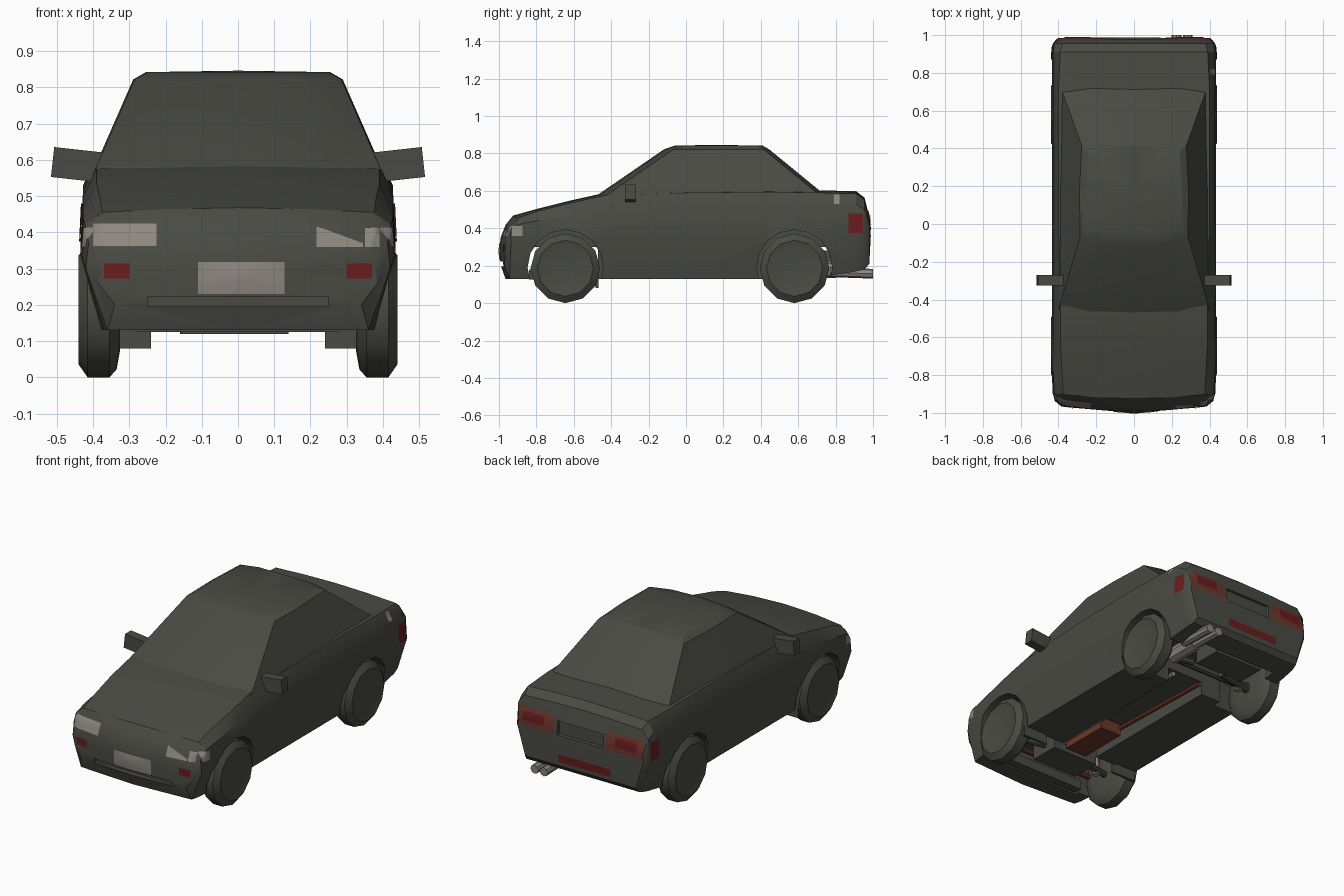
import bpy, bmesh, math
from mathutils import Vector, Matrix
from mathutils.bvhtree import BVHTree

if "Cube" in bpy.data.objects:
    bpy.data.objects.remove(bpy.data.objects["Cube"])


def material(name, rgb):
    m = bpy.data.materials.new(name)
    m.diffuse_color = (*rgb, 1)
    m.use_nodes = True
    m.node_tree.nodes["Principled BSDF"].inputs["Base Color"].default_value = m.diffuse_color
    return m


PAINT = material("dark grey", (0.068, 0.069, 0.058))
LIGHT = material("pale grey", (0.27, 0.24, 0.22))
RED = material("deep red", (0.14, 0.012, 0.012))
RUST = material("rust brown", (0.15, 0.038, 0.022))


def make(name, bm, mat, smooth=30, recalc=True):
    if recalc:
        bmesh.ops.recalc_face_normals(bm, faces=bm.faces[:])
    me = bpy.data.meshes.new(name)
    bm.to_mesh(me)
    bm.free()
    me.materials.append(mat)
    ob = bpy.data.objects.new(name, me)
    bpy.context.collection.objects.link(ob)
    if smooth:
        shade(ob, smooth)
    return ob


def activate(ob):
    bpy.ops.object.select_all(action='DESELECT')
    ob.select_set(True)
    bpy.context.view_layer.objects.active = ob


def shade(ob, angle):
    activate(ob)
    bpy.ops.object.shade_smooth_by_angle(angle=math.radians(angle))


def loft(rings, tips):
    """Skin closed rings; close each end with a fan to a tip point."""
    bm = bmesh.new()
    vs = [[bm.verts.new(p) for p in r] for r in rings]
    n = len(vs[0])
    for a, b in zip(vs, vs[1:]):
        for i in range(n):
            bm.faces.new((a[i], a[(i + 1) % n], b[(i + 1) % n], b[i]))
    for ring, tip in zip((vs[0], vs[-1]), tips):
        t = bm.verts.new(tip)
        for i in range(n):
            bm.faces.new((ring[i], ring[(i + 1) % n], t))
    return bm


def box(name, x, y, z, mat=PAINT, tilt=0, smooth=0):
    bm = bmesh.new()
    c = Vector((sum(x) / 2, sum(y) / 2, sum(z) / 2))
    s = (x[1] - x[0], y[1] - y[0], z[1] - z[0])
    bmesh.ops.create_cube(bm, size=1, matrix=Matrix.Translation(c)
                          @ Matrix.Rotation(tilt, 4, 'Y') @ Matrix.Diagonal((*s, 1)))
    return make(name, bm, mat, smooth)


def rod(name, a, b, r, mat=PAINT, sides=8):
    a, b = Vector(a), Vector(b)
    bm = bmesh.new()
    rot = (b - a).to_track_quat('Z', 'Y').to_matrix().to_4x4()
    bmesh.ops.create_cone(bm, cap_ends=True, segments=sides, radius1=r, radius2=r,
                          depth=(b - a).length, matrix=Matrix.Translation((a + b) / 2) @ rot)
    return make(name, bm, mat, 40)


# Lower body: y, bottom z, bottom half width, half width, widest z, shoulder z, top half width, top z
STATIONS = [
    (-0.99, .20, .34, .385, .26, .31, .36, .34),
    (-0.965, .13, .36, .42, .30, .37, .38, .405),
    (-0.925, .13, .37, .43, .33, .42, .375, .455),
    (-0.80, .13, .38, .435, .34, .44, .38, .49),
    (-0.62, .13, .385, .435, .345, .47, .39, .535),
    (-0.44, .13, .39, .435, .35, .50, .39, .575),
    (0.00, .13, .39, .435, .35, .51, .40, .59),
    (0.45, .13, .39, .435, .35, .52, .40, .595),
    (0.72, .14, .39, .435, .36, .53, .40, .59),
    (0.91, .17, .38, .435, .36, .53, .39, .585),
    (0.955, .18, .37, .43, .37, .50, .38, .55),
    (0.98, .21, .36, .41, .38, .42, .38, .45),
]
rings = []
for y, zb, wb, w, zm, zs, wt, zt in STATIONS:
    half = [(wb, zb), (w, zm), (w - .008, zs), (wt, zt), (.2, zt + .009)]
    pts = [(0, zb)] + half + [(0, zt + .013)] + [(-a, b) for a, b in reversed(half)]
    bow = 0.03 if y < -0.9 else 0
    rings.append([(a, y + bow * (a / .43) ** 2, b) for a, b in pts])
body = make("body", loft(rings, [(0, -1.0, .28), (0, .988, .36)]), PAINT, 0)

# Wheel arches, underside bays, intake slot and rear panel recess
WHEELS_Y = (-0.645, 0.58)
cutters = [rod("arch_cutter", (s * .25, y, .19), (s * .6, y, .19), .202, sides=16)
           for y in WHEELS_Y for s in (1, -1)]
cutters += [box("tunnel_cutter", (-.12, .12), (-.60, .60), (0, .21)),
            box("engine_bay_cutter", (-.30, .30), (-.86, -.47), (0, .30)),
            box("rear_bay_cutter", (-.30, .30), (.44, .84), (0, .30)),
            box("intake_cutter", (-.25, .25), (-1.1, -.955), (.195, .222)),
            box("rear_recess_cutter", (-.15, .15), (.962, 1.1), (.39, .47))]
for c in cutters:
    mod = body.modifiers.new("cut", 'BOOLEAN')
    mod.operation, mod.solver, mod.object = 'DIFFERENCE', 'EXACT', c
    activate(body)
    bpy.ops.object.modifier_apply(modifier=mod.name)
    bpy.data.objects.remove(c)
shade(body, 28)

# Cabin: front y, rear y, half width, z
cabin_rings = []
for yf, yr, w, z in [(-.50, .765, .40, .56), (-.118, .445, .285, .822), (-.06, .41, .25, .842)]:
    half = [(.6 * w, yf + .012), (w, yf + .05), (w + .004, (yf + yr) / 2),
            (w - .008, yr - .03), (.6 * w, yr)]
    pts = [(0, yf)] + half + [(0, yr)] + [(-a, b) for a, b in reversed(half)]
    cabin_rings.append([(a, b, z) for a, b in pts])
make("cabin", loft(cabin_rings, [(0, .1, .56), (0, .15, .846)]), PAINT, 28)

# Wheels: revolved tyre profile (x, radius)
TYRE = [(.325, .11), (.335, .165), (.355, .186), (.415, .186), (.44, .15), (.428, .10)]
for s, side in ((1, "right"), (-1, "left")):
    for y, end in zip(WHEELS_Y, ("front", "rear")):
        rr = [[(s * x, y + r * math.cos(k * math.tau / 12), .186 + r * math.sin(k * math.tau / 12))
               for k in range(12)] for x, r in TYRE]
        make(f"{end}_{side}_wheel", loft(rr, [(s * .33, y, .186), (s * .435, y, .186)]), PAINT, 35)
        rod(f"{end}_{side}_suspension_arm", (s * .10, y + .05, .17), (s * .34, y, .17), .018)
        rod(f"{end}_{side}_strut", (s * .27, y, .15), (s * .25, y, .30), .025, LIGHT)
    # Mud flaps and door mirrors
    a, b = sorted((s * .24, s * .40))
    box(f"{side}_front_mud_flap", (a, b), (-.485, -.468), (.08, .20))
    a, b = sorted((s * .375, s * .512))
    box(f"{side}_mirror", (a, b), (-.325, -.27), (.545, .628), tilt=-s * .11)
    rod(f"{side}_underside_rod", (s * .06, -.60, .18), (s * .09, .45, .18), .014,
        LIGHT if s > 0 else RUST)

# Underside mechanicals and exhaust
rod("rear_axle", (-.33, .58, .19), (.33, .58, .19), .025)
rod("front_cross_rod", (-.28, -.72, .17), (.28, -.72, .17), .015, RUST)
box("engine_sump", (-.16, .14), (-.70, -.52), (.12, .30))
box("front_cross_member", (-.28, .28), (-.84, -.79), (.125, .18))
box("gearbox", (-.07, .07), (-.50, -.20), (.13, .20), RUST)
box("fuel_tank", (-.22, .10), (.66, .83), (.15, .28))
rod("silencer", (.22, .60, .18), (.22, .80, .18), .045, LIGHT)
for x in (.225, .285):
    rod("exhaust_tip", (x, .77, .165), (x, 1.0, .157), .026, LIGHT)

# Thin coloured plates projected onto the body
bm = bmesh.new()
bm.from_mesh(body.data)
TREE = BVHTree.FromBMesh(bm)
bm.free()


def decal(name, side, corners, mat, lift=.004, nu=10, nv=5):
    """Plate over four (u, v) corners; a two-corner box is also accepted."""
    if len(corners) == 2:
        (u0, v0), (u1, v1) = corners
        corners = [(u0, v0), (u1, v0), (u1, v1), (u0, v1)]
    a, b, c, d = map(Vector, corners)
    out = Vector({"front": (0, -1, 0), "back": (0, 1, 0),
                  "right": (1, 0, 0), "left": (-1, 0, 0)}[side])
    bm = bmesh.new()
    grid = {}
    for i in range(nu + 1):
        for j in range(nv + 1):
            p = a.lerp(b, i / nu).lerp(d.lerp(c, i / nu), j / nv)
            start = Vector((p.x, 0, p.y) if out.y else (0, p.x, p.y)) + out * 2
            hit = TREE.ray_cast(start, -out)[0]
            if hit:
                grid[i, j] = bm.verts.new(hit + out * lift)
    for i in range(nu):
        for j in range(nv):
            q = [grid.get(k) for k in ((i, j), (i + 1, j), (i + 1, j + 1), (i, j + 1))]
            if all(q):
                f = bm.faces.new(q)
                f.normal_update()
                if f.normal.dot(out) < 0:
                    f.normal_flip()
    make(name, bm, mat, 40, recalc=False)


decal("left_headlight", "front", [(-.40, .362), (-.225, .425)], LIGHT)
decal("right_headlight", "front", [(.217, .36), (.345, .36), (.345, .37), (.217, .417)], LIGHT)
decal("right_corner_light", "front", [(.35, .36), (.39, .413)], LIGHT)
decal("number_plate", "front", [(-.11, .23), (.128, .318)], LIGHT)
for s, side in ((1, "right"), (-1, "left")):
    decal(f"{side}_fog_light", "front", [(s * .30, .272), (s * .37, .314)], RED)
    decal(f"{side}_side_marker", side, [(-.93, .36), (-.875, .413)], LIGHT)
    decal(f"{side}_tail_light", "back", [(s * .17, .39), (s * .405, .495)], RUST)
    decal(f"{side}_tail_lens", "back", [(s * .23, .42), (s * .37, .475)], RED, .008)
    decal(f"{side}_tail_light_wrap", side, [(.87, .375), (.945, .48)], RED)
decal("filler_flap", "right", [(.79, .53), (.82, .58)], LIGHT)
decal("rear_bumper_strip", "back", [(-.20, .235), (.14, .28)], RED)
